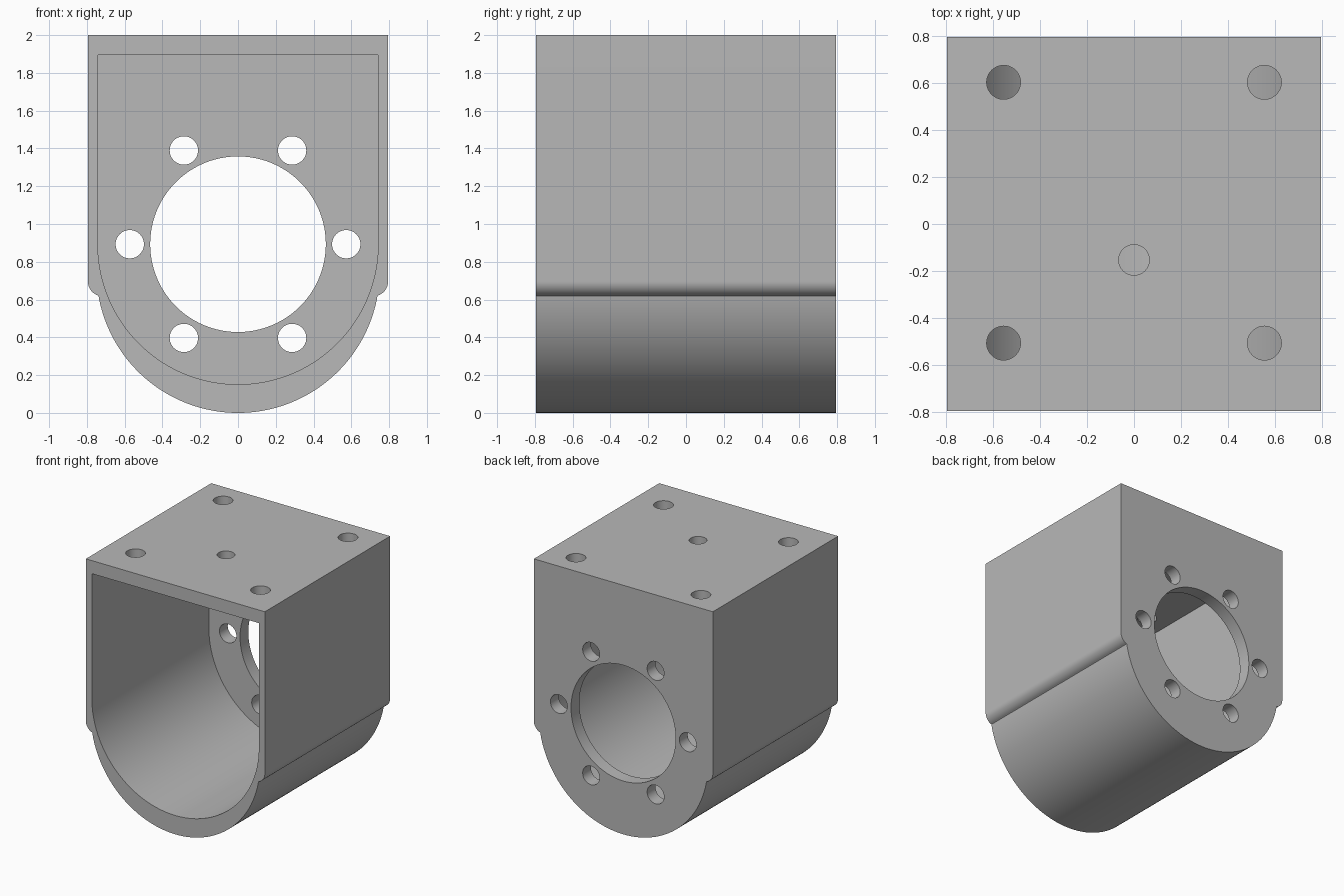
import bpy
import bmesh
from math import sin, cos, pi, radians, asin
from mathutils import Matrix

cube = bpy.data.objects.get("Cube")
if cube:
    bpy.data.objects.remove(cube, do_unlink=True)

HALF = 0.795      # half width and half depth
TOP = 2.0
WALL = 0.105      # thickness of the top and back plates
AXIS = 0.893      # height of the motor axis
INNER = 0.742     # half width of the cavity

grey = bpy.data.materials.new("plain grey")
grey.use_nodes = True
grey.diffuse_color = (0.48, 0.48, 0.48, 1)
grey.node_tree.nodes["Principled BSDF"].inputs["Base Color"].default_value = (0.48, 0.48, 0.48, 1)


def make_object(name, bm):
    bmesh.ops.recalc_face_normals(bm, faces=bm.faces)
    mesh = bpy.data.meshes.new(name)
    bm.to_mesh(mesh)
    bm.free()
    mesh.materials.append(grey)
    obj = bpy.data.objects.new(name, mesh)
    bpy.context.collection.objects.link(obj)
    return obj


def arc(cx, cz, r, start, end, steps):
    angles = [start + (end - start) * i / steps for i in range(steps + 1)]
    return [(cx + r * cos(a), cz + r * sin(a)) for a in angles]


def extrude_half(name, half, y0, y1):
    """Mirror a right-hand outline (top to bottom centre) and extrude it along y."""
    outline = half + [(-x, z) for x, z in reversed(half[:-1])]
    bm = bmesh.new()
    face = bm.faces.new([bm.verts.new((x, y0, z)) for x, z in outline])
    side = bmesh.ops.extrude_face_region(bm, geom=[face])["geom"]
    moved = [v for v in side if isinstance(v, bmesh.types.BMVert)]
    bmesh.ops.translate(bm, verts=moved, vec=(0, y1 - y0, 0))
    return make_object(name, bm)


def drill(name, r, centre, along_y=False, segments=48):
    bm = bmesh.new()
    turn = Matrix.Rotation(pi / 2, 4, "X") if along_y else Matrix()
    bmesh.ops.create_cone(bm, cap_ends=True, segments=segments, radius1=r, radius2=r,
                          depth=0.4, matrix=Matrix.Translation(centre) @ turn)
    return make_object(name, bm)


# Outer body: straight sides, rounded shoulders, round belly
belly, join_z = 0.75, 0.62
shoulder = arc(HALF - 0.08, 0.697, 0.08, 0, -radians(72), 12)
belly_arc = arc(0, belly, belly, asin((join_z - belly) / belly), -pi / 2, 64)
housing = extrude_half("motor_housing", [(HALF, TOP)] + shoulder + belly_arc, -HALF, HALF)

# Cavity, open at the front and closed by the back plate
cavity = [(INNER, TOP - WALL)] + arc(0, AXIS, INNER, 0, -pi / 2, 64)
cutters = [extrude_half("cavity_cutter", cavity, -HALF - 0.1, HALF - WALL)]

# Shaft opening and ring of screw holes in the back plate
cutters.append(drill("shaft_cutter", 0.465, (0, HALF, AXIS), True, 96))
for i in range(6):
    a = i * pi / 3
    cutters.append(drill("screw_cutter", 0.075,
                         (0.573 * cos(a), HALF, AXIS + 0.573 * sin(a)), True))

# Mounting holes in the top plate
for x in (-0.555, 0.555):
    for y in (-0.507, 0.603):
        cutters.append(drill("mount_cutter", 0.072, (x, y, TOP)))
cutters.append(drill("centre_cutter", 0.065, (0, -0.153, TOP)))

for cutter in cutters:
    cutter.hide_render = True
    mod = housing.modifiers.new(cutter.name, "BOOLEAN")
    mod.operation = "DIFFERENCE"
    mod.solver = "EXACT"
    mod.object = cutter

# Keep the cut result and drop the cutters
bpy.context.view_layer.update()
graph = bpy.context.evaluated_depsgraph_get()
result = bpy.data.meshes.new_from_object(housing.evaluated_get(graph))
housing.modifiers.clear()
housing.data = result
result.materials.clear()
result.materials.append(grey)
for poly in result.polygons:
    poly.material_index = 0
for cutter in cutters:
    bpy.data.objects.remove(cutter, do_unlink=True)

bpy.ops.object.select_all(action="DESELECT")
housing.select_set(True)
bpy.context.view_layer.objects.active = housing
bpy.ops.object.shade_smooth_by_angle(angle=radians(30))
